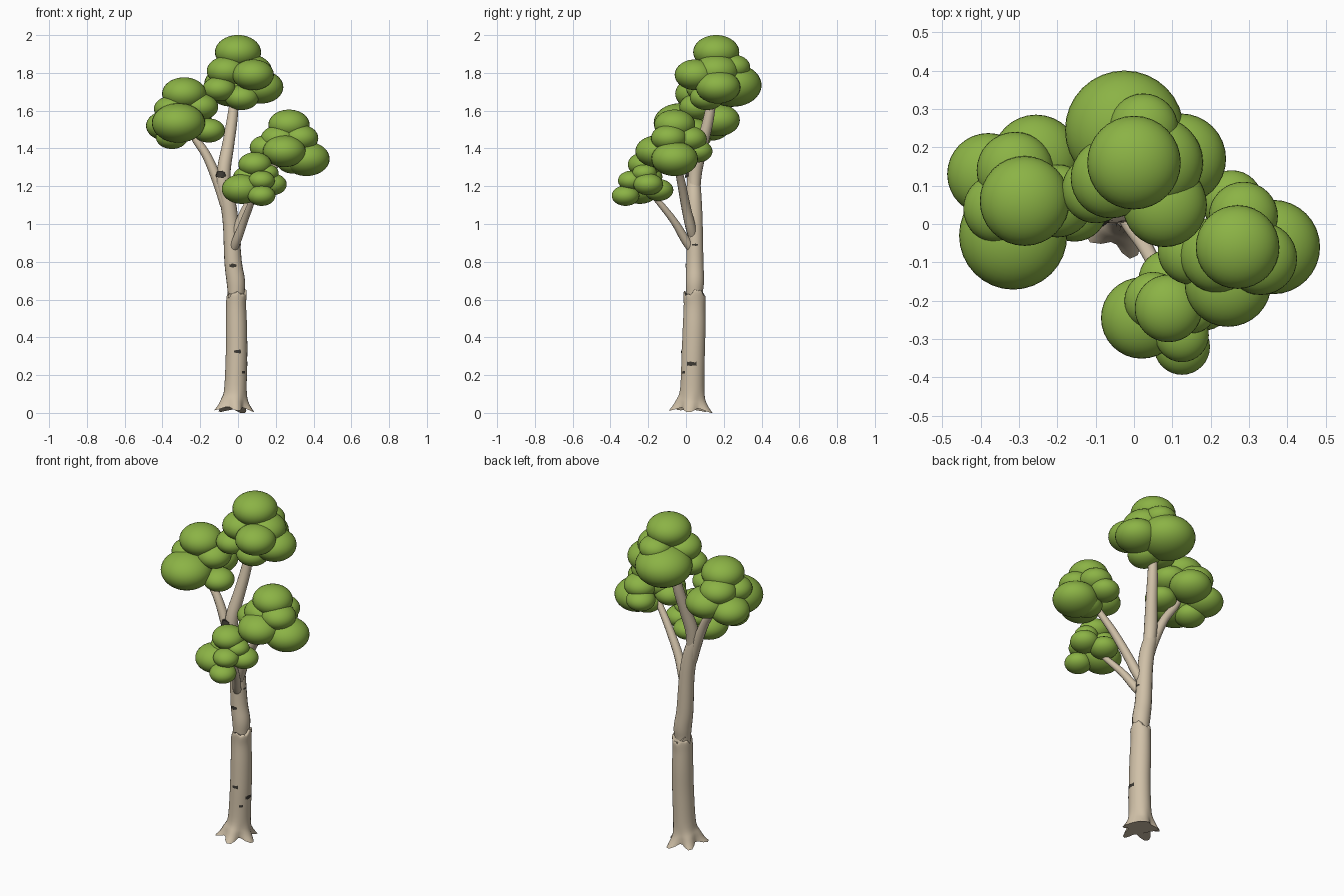
import bpy, bmesh, math, random
from mathutils import Vector
from mathutils.bvhtree import BVHTree

random.seed(4)
cube = bpy.data.objects.get("Cube")
if cube:
    bpy.data.objects.remove(cube)


def material(name, rgb):
    m = bpy.data.materials.new(name)
    m.use_nodes = True
    m.diffuse_color = (*rgb, 1)
    bsdf = m.node_tree.nodes["Principled BSDF"]
    bsdf.inputs["Base Color"].default_value = (*rgb, 1)
    bsdf.inputs["Roughness"].default_value = 0.9
    return m


BARK = material("pale bark", (0.63, 0.53, 0.39))
DARK = material("dark bark", (0.045, 0.04, 0.032))
LEAF = material("leaf green", (0.26, 0.45, 0.06))


def finish(name, bm, mat, angle=50):
    bmesh.ops.recalc_face_normals(bm, faces=bm.faces)
    mesh = bpy.data.meshes.new(name)
    bm.to_mesh(mesh)
    bm.free()
    mesh.materials.append(mat)
    obj = bpy.data.objects.new(name, mesh)
    bpy.context.collection.objects.link(obj)
    bpy.ops.object.select_all(action="DESELECT")
    obj.select_set(True)
    bpy.context.view_layer.objects.active = obj
    bpy.ops.object.shade_smooth_by_angle(angle=math.radians(angle))
    return obj


def smooth_path(points, steps=5):
    """Catmull-Rom through (x, y, z, radius) points."""
    p = [Vector(q) for q in points]
    p = [2 * p[0] - p[1]] + p + [2 * p[-1] - p[-2]]
    path = []
    for a, b, c, d in zip(p, p[1:], p[2:], p[3:]):
        for i in range(steps):
            t = i / steps
            path.append(0.5 * (2 * b + (c - a) * t + (2 * a - 5 * b + 4 * c - d) * t * t
                               + (3 * b - a - 3 * c + d) * t ** 3))
    return path + [p[-2]]


def loft(name, points, sides=16, shape=None):
    """Tube along a path; shape(co, angle, ring centre) may push vertices."""
    path = smooth_path(points)
    bm = bmesh.new()
    rings = []
    for i, q in enumerate(path):
        centre = q.to_3d()
        tangent = (path[min(i + 1, len(path) - 1)].to_3d() - path[max(i - 1, 0)].to_3d()).normalized()
        side = Vector((0, 1, 0)).cross(tangent).normalized()
        front = tangent.cross(side)
        ring = []
        for k in range(sides):
            a = math.tau * k / sides
            co = centre + q[3] * (math.cos(a) * side + math.sin(a) * front)
            if shape:
                co = shape(co, a, centre)
            ring.append(bm.verts.new(co))
        rings.append(ring)
    for r, s in zip(rings, rings[1:]):
        for k in range(sides):
            n = (k + 1) % sides
            bm.faces.new((r[k], r[n], s[n], s[k]))
    bm.faces.new(rings[0][::-1])
    bm.faces.new(rings[-1])
    return finish(name, bm, BARK)


# Lower trunk with flared roots and a torn upper rim
def root_shape(co, a, centre):
    flare = max(0, 1 - centre.z / 0.14) ** 2
    lobe = math.cos(5 * a + 0.6) + 0.35 * math.sin(2 * a)
    d = (co - centre) * (1 + 0.24 * flare * lobe)
    d.y *= 1.08
    co = centre + d
    co.z += 0.022 * flare * (1 - math.cos(5 * a + 0.6)) / 2 + 0.006 * flare
    rim = max(0, (centre.z - 0.52) / 0.1)
    co.z += rim * (0.012 * math.sin(3 * a + 0.5) + 0.012 * math.cos(a) + 0.006 * math.cos(9 * a))
    return co


lower = loft("lower_trunk", [
    (-0.022, 0.025, 0, 0.09), (-0.02, 0.028, 0.05, 0.074), (-0.014, 0.033, 0.12, 0.06),
    (-0.008, 0.038, 0.3, 0.057), (-0.008, 0.043, 0.45, 0.056), (-0.01, 0.045, 0.56, 0.053),
    (-0.008, 0.045, 0.625, 0.053), (-0.008, 0.045, 0.622, 0.036)], 30, root_shape)

# Upper trunk growing out of the torn rim
upper = loft("upper_trunk", [
    (-0.012, 0.045, 0.57, 0.04), (-0.01, 0.045, 0.64, 0.045), (-0.012, 0.047, 0.7, 0.049),
    (-0.026, 0.047, 0.8, 0.046), (-0.038, 0.047, 1.0, 0.042), (-0.055, 0.043, 1.12, 0.041),
    (-0.082, 0.04, 1.22, 0.036), (-0.09, 0.035, 1.27, 0.028)], 18)

# Branches
loft("top_branch", [(-0.07, 0.042, 1.16, 0.032), (-0.075, 0.05, 1.28, 0.036),
                    (-0.052, 0.085, 1.42, 0.032), (-0.03, 0.12, 1.56, 0.028),
                    (-0.01, 0.15, 1.74, 0.02)])
loft("right_branch", [(-0.065, 0.04, 1.1, 0.03), (-0.105, 0.045, 1.22, 0.028),
                      (-0.165, 0.055, 1.36, 0.024), (-0.23, 0.065, 1.46, 0.021),
                      (-0.28, 0.07, 1.56, 0.015)], 12)
loft("left_branch", [(-0.035, 0.045, 0.9, 0.02), (0.0, 0.025, 0.98, 0.027),
                     (0.05, 0.0, 1.09, 0.025), (0.13, -0.025, 1.22, 0.022),
                     (0.21, -0.05, 1.33, 0.018), (0.26, -0.06, 1.42, 0.013)], 12)
loft("front_branch", [(-0.03, 0.04, 0.85, 0.02), (-0.008, 0.0, 0.91, 0.024),
                      (0.03, -0.06, 1.01, 0.02), (0.065, -0.13, 1.1, 0.017),
                      (0.09, -0.2, 1.18, 0.012)], 12)


# Dark bark scars laid over the trunk surface
def scar(name, trunk, z, heading, width, height):
    tree = BVHTree.FromPolygons([v.co for v in trunk.data.vertices],
                                [p.vertices for p in trunk.data.polygons])
    out = Vector((math.cos(heading), math.sin(heading), 0))
    across = Vector((-out.y, out.x, 0))
    near = [v.co for v in trunk.data.vertices if abs(v.co.z - z) < 0.05]
    axis = sum(near, Vector()) / len(near)
    bm = bmesh.new()
    cols = []
    for i in range(8):
        u = i / 7 - 0.5
        tall = height * random.uniform(0.25, 0.6) * (1.3 - abs(u))
        col = []
        for s in (-1, 0, 1):
            start = Vector((axis.x, axis.y, z + s * tall)) + across * u * width + out
            hit = tree.ray_cast(start, -out)[0]
            col.append(bm.verts.new(hit + out * 0.003))
        cols.append(col)
    for c, d in zip(cols, cols[1:]):
        for k in (0, 1):
            bm.faces.new((c[k], d[k], d[k + 1], c[k + 1]))
    finish(name, bm, DARK)


scar("front_scar_low", lower, 0.325, -1.5, 0.036, 0.02)
scar("left_scar_low", lower, 0.26, -0.1, 0.05, 0.026)
scar("left_scar_base", lower, 0.215, -1.0, 0.02, 0.014)
scar("front_scar_high", upper, 0.78, -1.75, 0.036, 0.02)
scar("left_scar_high", upper, 0.89, 0.0, 0.03, 0.01)

# Dark broken stub in the fork
bm = bmesh.new()
bmesh.ops.create_cone(bm, cap_ends=True, segments=9, radius1=0.03, radius2=0.022, depth=0.03)
for v in bm.verts:
    v.co += Vector((-0.09, 0.022, 1.265 + random.uniform(-0.008, 0.008)))
finish("fork_stub", bm, DARK)


# Foliage: clusters of flattened balls (x, y, z, radius)
def foliage(name, balls, flat=0.74):
    bm = bmesh.new()
    for x, y, z, r in balls:
        new = bmesh.ops.create_uvsphere(bm, u_segments=32, v_segments=20, radius=r)["verts"]
        for v in new:
            v.co.z *= flat
            v.co += Vector((x, y, z))
    finish(name, bm, LEAF, 80)


foliage("top_foliage", [
    (0, 0.16, 1.91, 0.122), (-0.025, 0.245, 1.735, 0.155), (0.025, 0.25, 1.83, 0.09),
    (0.122, 0.17, 1.725, 0.118), (0.08, 0.05, 1.79, 0.11), (-0.1, 0.09, 1.715, 0.088),
    (-0.06, 0.12, 1.81, 0.105), (0.02, 0.11, 1.67, 0.09), (0.06, 0.16, 1.81, 0.12)])
foliage("right_foliage", [
    (-0.285, 0.06, 1.69, 0.117), (-0.315, -0.03, 1.535, 0.141), (-0.38, 0.13, 1.52, 0.107),
    (-0.255, 0.17, 1.55, 0.115), (-0.155, 0.04, 1.495, 0.086), (-0.355, 0.04, 1.61, 0.09),
    (-0.31, 0.14, 1.62, 0.1), (-0.2, 0.06, 1.62, 0.095), (-0.35, 0.05, 1.46, 0.085)])
foliage("left_foliage", [
    (0.27, -0.06, 1.525, 0.109), (0.362, -0.06, 1.345, 0.123), (0.245, -0.155, 1.385, 0.113),
    (0.255, 0.06, 1.385, 0.08), (0.15, -0.07, 1.405, 0.088), (0.285, 0.02, 1.45, 0.09),
    (0.33, -0.09, 1.455, 0.095), (0.22, -0.08, 1.45, 0.1), (0.29, -0.05, 1.33, 0.085)])
foliage("front_foliage", [
    (0.09, -0.22, 1.315, 0.088), (0.02, -0.245, 1.185, 0.106), (0.125, -0.32, 1.15, 0.073),
    (0.125, -0.29, 1.23, 0.07), (0.18, -0.2, 1.21, 0.078), (0.09, -0.145, 1.18, 0.078),
    (0.05, -0.2, 1.25, 0.075), (0.15, -0.22, 1.27, 0.065)])
